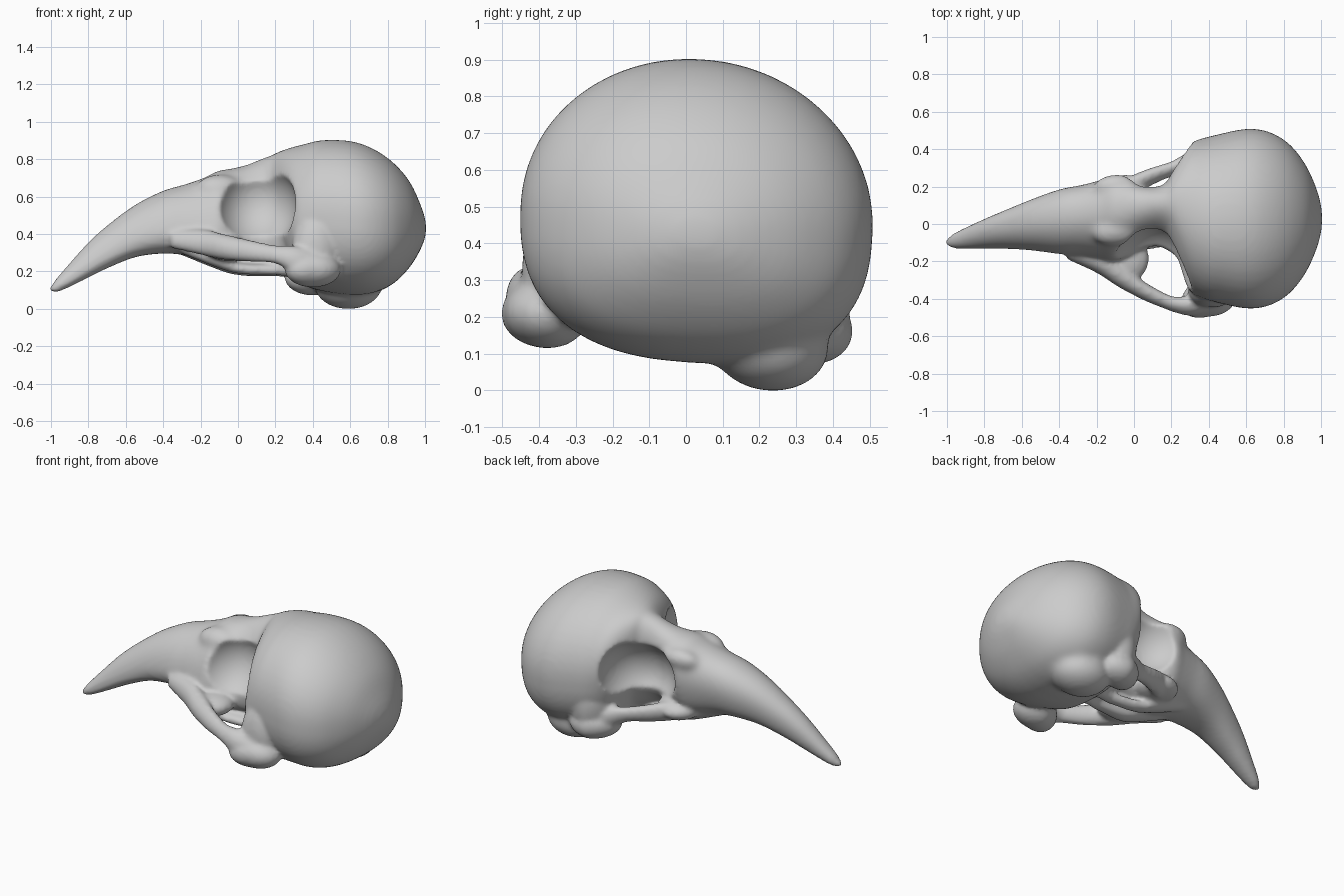
import bpy, bmesh, math
from mathutils import Matrix, Vector

cube = bpy.data.objects.get("Cube")
if cube:
    bpy.data.objects.remove(cube, do_unlink=True)

bone = bpy.data.materials.new("bone_grey")
bone.use_nodes = True
bone.diffuse_color = (0.6, 0.6, 0.6, 1)
bone.node_tree.nodes["Principled BSDF"].inputs["Base Color"].default_value = (0.6, 0.6, 0.6, 1)


def lean(co):
    """The face leans sideways, the braincase stays nearly upright."""
    fade = min(max((co.x - .2) / .2, 0), 1)
    shear = .25 * (1 - fade) + .03 * fade
    return Vector((co.x, co.y + .028 + .04 * min(co.x, 0) + shear * (co.z - .45),
                   co.z - .06 * co.y))


def add_object(name, bm):
    for v in bm.verts:
        v.co = lean(v.co)
    bmesh.ops.recalc_face_normals(bm, faces=bm.faces)
    mesh = bpy.data.meshes.new(name)
    bm.to_mesh(mesh)
    bm.free()
    obj = bpy.data.objects.new(name, mesh)
    bpy.context.collection.objects.link(obj)
    mesh.materials.append(bone)
    return obj


def smooth_path(points, steps=5):
    """Catmull-Rom curve through points of any size."""
    p = [Vector(q) for q in points]
    p = [p[0] * 2 - p[1]] + p + [p[-1] * 2 - p[-2]]
    out = []
    for a, b, c, d in zip(p, p[1:], p[2:], p[3:]):
        for k in range(steps):
            t = k / steps
            out.append((b * 2 + (c - a) * t + (a * 2 - b * 5 + c * 4 - d) * t ** 2
                        + (b * 3 - a - c * 3 + d) * t ** 3) / 2)
    return out + [p[-2]]


def skin(bm, rings):
    """Bridge successive vertex rings and close both ends."""
    for a, b in zip(rings, rings[1:]):
        for i in range(len(a)):
            j = (i + 1) % len(a)
            bm.faces.new((a[i], a[j], b[j], b[i]))
    bm.faces.new(rings[0])
    bm.faces.new(rings[-1])


def loft(name, stations, upper, lower, split, sides=48):
    """Stations are x, top, bottom, half width; split is the height of the widest line."""
    bm = bmesh.new()
    rings = []
    for x, top, bottom, half in smooth_path(stations):
        ring = []
        middle = bottom + split * (top - bottom)
        for i in range(sides):
            a = math.tau * i / sides
            c, s = math.cos(a), math.sin(a)
            power, height = (upper, top - middle) if s > 0 else (lower, middle - bottom)
            y = math.copysign(abs(c) ** (2 / power), c) * half
            z = math.copysign(abs(s) ** (2 / power), s) * height
            ring.append(bm.verts.new((x, y, z + middle)))
        rings.append(ring)
    skin(bm, rings)
    return add_object(name, bm)


def blob(name, centre, radii):
    bm = bmesh.new()
    bmesh.ops.create_icosphere(bm, subdivisions=4, radius=1,
                               matrix=Matrix.Translation(centre) @ Matrix.Diagonal((*radii, 1)))
    return add_object(name, bm)


def bar(name, points, side, shift, sides=12):
    """Points are x, y, z, half width, half height."""
    bm = bmesh.new()
    rings = []
    for x, y, z, w, h in smooth_path(points):
        rings.append([bm.verts.new((x, side * y + shift + w * math.cos(math.tau * i / sides),
                                    z + h * math.sin(math.tau * i / sides))) for i in range(sides)])
    skin(bm, rings)
    return add_object(name, bm)


def join(parts):
    bpy.ops.object.select_all(action='DESELECT')
    for p in parts:
        p.select_set(True)
    bpy.context.view_layer.objects.active = parts[0]
    bpy.ops.object.join()
    return parts[0]


def modify(obj, kind, **settings):
    bpy.context.view_layer.objects.active = obj
    m = obj.modifiers.new(kind, kind)
    for key, value in settings.items():
        setattr(m, key, value)
    bpy.ops.object.modifier_apply(modifier=m.name)


# Beak running back into the solid block between the eyes
beak = loft("beak", [
    (-1.01, .115, .095, .02), (-.97, .17, .09, .04), (-.9, .25, .12, .056), (-.8, .36, .17, .076),
    (-.7, .45, .22, .096), (-.55, .56, .28, .13), (-.4, .635, .30, .165), (-.28, .67, .29, .18),
    (-.18, .705, .26, .2), (-.11, .74, .25, .215), (-.03, .755, .25, .19), (.05, .775, .25, .15),
    (.15, .815, .25, .145), (.3, .86, .2, .25)], 2.15, 2.5, .45)

# Braincase
cranium = loft("cranium", [
    (.17, .8, .5, .13), (.2, .835, .4, .2), (.25, .855, .3, .31), (.3, .87, .18, .39),
    (.36, .885, .13, .425), (.45, .905, .1, .45), (.6, .9, .08, .48), (.72, .86, .09, .465),
    (.83, .785, .14, .4), (.92, .68, .23, .285), (.98, .55, .33, .15), (1.005, .47, .4, .05)],
    2.05, 2.5, .48)

# Brows, and the uneven bulges under the braincase
pieces = [beak, cranium, blob("left_base_bulge", (.59, .21, .14), (.18, .16, .125)),
          blob("right_base_bulge", (.56, -.25, .25), (.2, .14, .12))]
for s in (-1, 1):
    pieces.append(blob("brow", (-.1, s * .12, .645), (.12, .07, .07)))
skull = join(pieces)
modify(skull, 'REMESH', mode='VOXEL', voxel_size=.016)
modify(skull, 'SMOOTH', factor=.5, iterations=6)

# Eye sockets
for s in (-1, 1):
    socket = blob("socket_cutter", (.1, s * .31, .54), (.215, .25, .225))
    modify(skull, 'BOOLEAN', operation='DIFFERENCE', object=socket, solver='EXACT')
    bpy.data.objects.remove(socket, do_unlink=True)

# Cheek bars, palate bars and the flared jaw joints
pieces = [skull]
for s in (-1, 1):
    pieces += [
        bar("cheek_bar", [
            (-.36, .09, .37, .04, .05), (-.2, .15, .35, .055, .07), (-.08, .215, .32, .065, .07),
            (.05, .295, .295, .05, .06), (.2, .36, .27, .04, .05), (.3, .385, .24, .055, .075),
            (.42, .39, .2, .06, .09)], s, -.05),
        bar("palate_bar", [(-.34, .07, .34, .04, .03), (-.1, .08, .25, .055, .035),
                           (.02, .07, .215, .045, .03), (.2, .055, .21, .035, .03),
                           (.42, .05, .2, .04, .04)], s, 0),
        blob("socket_floor", (-.05, s * .16 - .02, .315), (.13, .13, .065)),
        blob("jaw_flare", (.42, s * .34 - .02, .31), (.13, .11, .2)),
        blob("jaw_joint", (.4, s * .36 - .04, .19), (.15, .115, .095))]
skull = join(pieces)
skull.name = "bird_skull"
modify(skull, 'REMESH', mode='VOXEL', voxel_size=.013)
modify(skull, 'SMOOTH', factor=.5, iterations=6)

# Rest the skull on the ground
lowest = min(v.co.z for v in skull.data.vertices)
skull.data.transform(Matrix.Translation((0, 0, -lowest)))

bpy.ops.object.select_all(action='DESELECT')
skull.select_set(True)
bpy.context.view_layer.objects.active = skull
bpy.ops.object.shade_smooth_by_angle(angle=math.radians(50))
